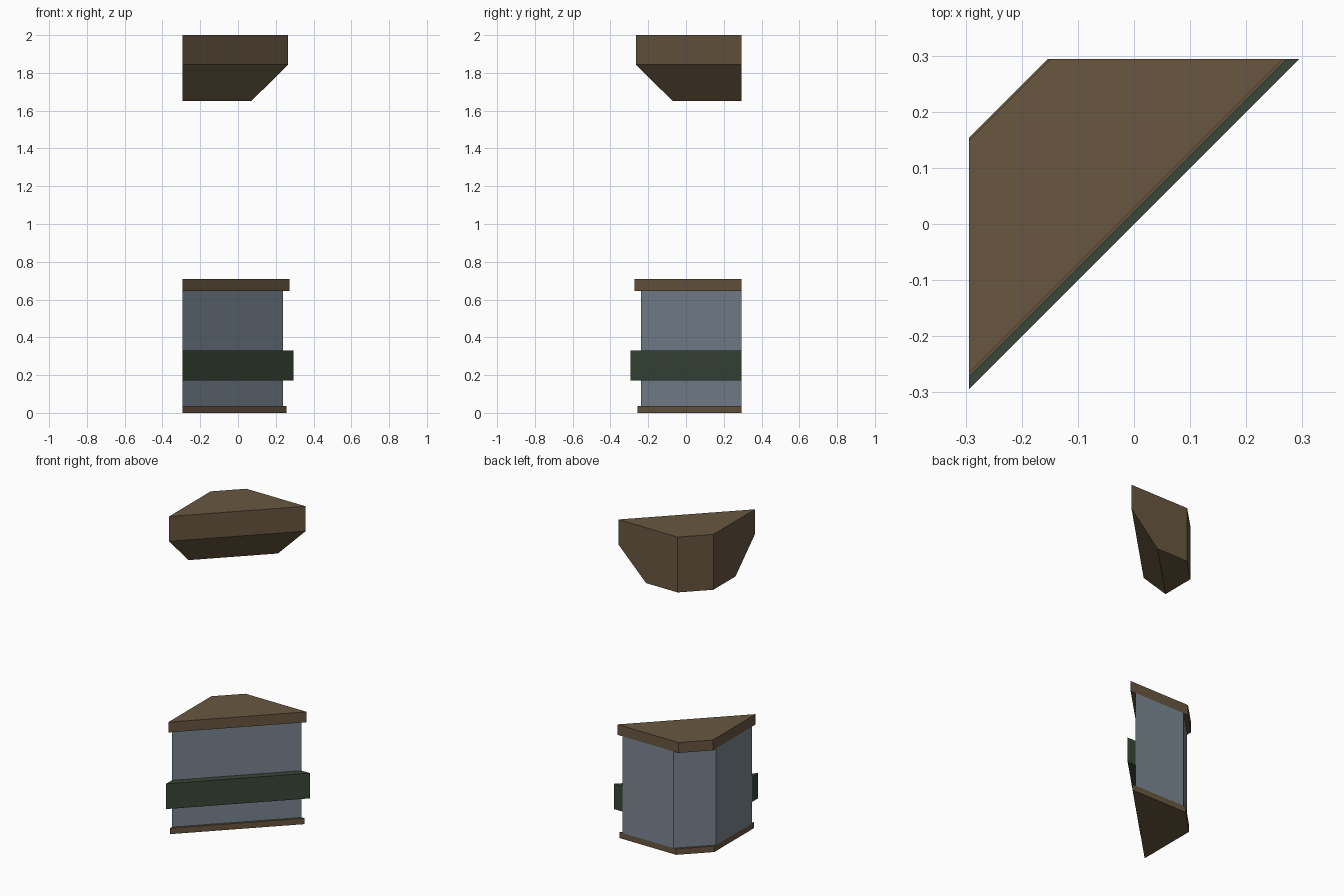
import bpy, bmesh

if "Cube" in bpy.data.objects:
    bpy.data.objects.remove(bpy.data.objects["Cube"])

E = 0.294  # half width of the corner footprint


def material(name, rgb):
    m = bpy.data.materials.new(name)
    m.diffuse_color = (*rgb, 1.0)
    m.use_nodes = True
    m.node_tree.nodes["Principled BSDF"].inputs["Base Color"].default_value = m.diffuse_color
    return m


wood = material("brown wood", (0.138, 0.095, 0.051))
panel = material("blue grey panel", (0.195, 0.235, 0.283))
trim = material("dark green trim", (0.041, 0.061, 0.040))


def corner(front, chamfer):
    """Corner footprint: diagonal front on y = x + front, cut-off back corner."""
    return [(-E, front - E), (E - front, E), (chamfer - E, E), (-E, E - chamfer)]


def loft(name, mat, sections):
    """Closed solid through (z, footprint) sections."""
    bm = bmesh.new()
    rings = [[bm.verts.new((x, y, z)) for x, y in pts] for z, pts in sections]
    n = len(rings[0])
    for low, high in zip(rings, rings[1:]):
        for i in range(n):
            j = (i + 1) % n
            bm.faces.new((low[i], low[j], high[j], high[i]))
    bm.faces.new(rings[0][::-1])
    bm.faces.new(rings[-1])
    bmesh.ops.recalc_face_normals(bm, faces=bm.faces)
    me = bpy.data.meshes.new(name)
    bm.to_mesh(me)
    bm.free()
    me.materials.append(mat)
    ob = bpy.data.objects.new(name, me)
    bpy.context.collection.objects.link(ob)
    return ob


# Straight parts of the lower cabinet
for name, mat, z0, z1, front, chamfer in (
    ("base_plinth", wood, 0.0, 0.037, 0.038, 0.156),
    ("cabinet_body", panel, 0.037, 0.645, 0.057, 0.174),
    ("counter_top", wood, 0.645, 0.71, 0.022, 0.140),
):
    pts = corner(front, chamfer)
    loft(name, mat, [(z0, pts), (z1, pts)])

# Green bumper rail across the diagonal front
rail = [(-E, -E), (E, E), (E - 0.057, E), (-E, 0.057 - E)]
loft("front_rail", trim, [(0.172, rail), (0.331, rail)])

# Overhead canopy with a sloped underside at the front
loft("overhead_canopy", wood, [
    (1.652, corner(0.222, 0.146)),
    (1.844, corner(0.029, 0.146)),
    (2.0, corner(0.029, 0.146)),
])
